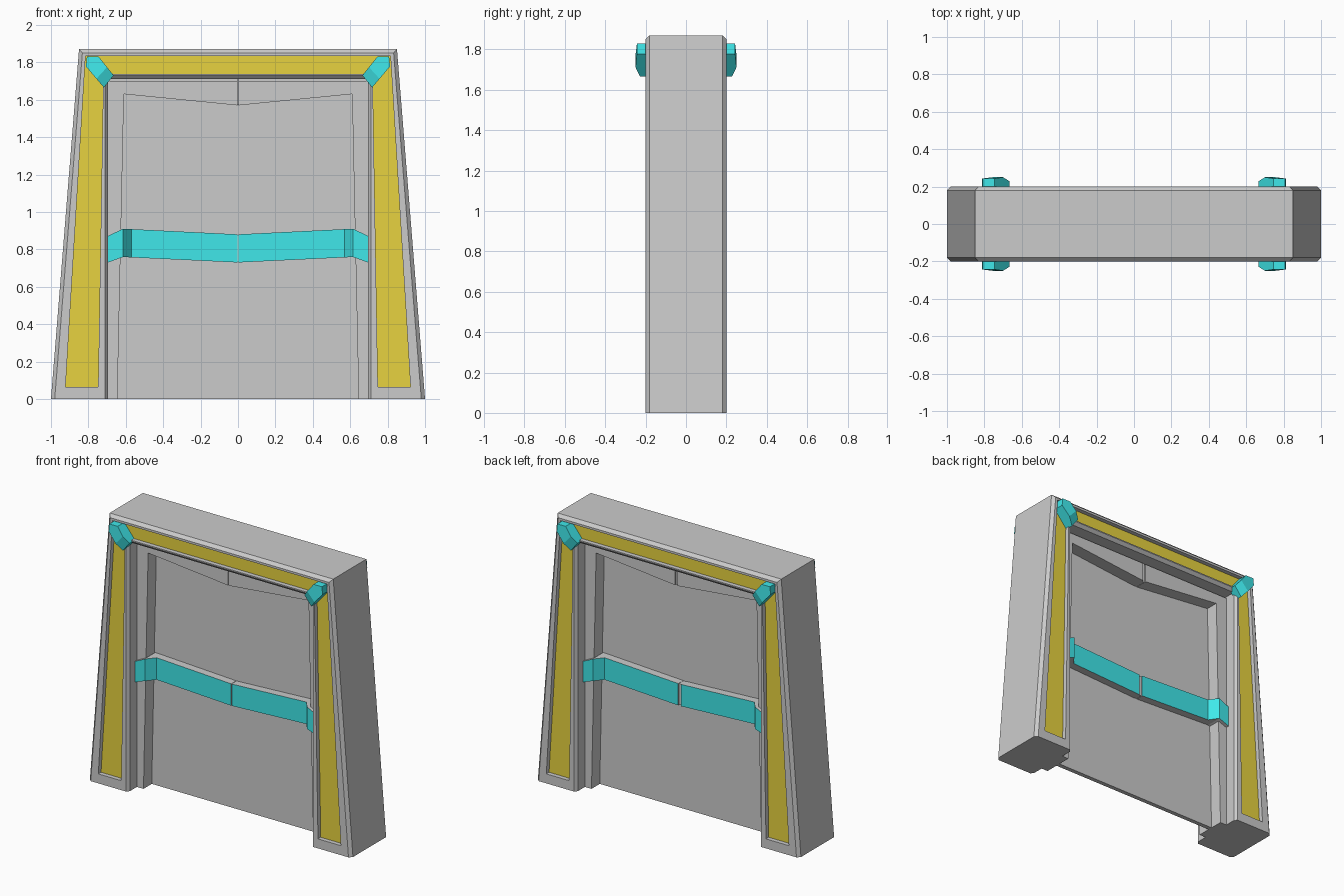
import bpy, bmesh

if "Cube" in bpy.data.objects:
    bpy.data.objects.remove(bpy.data.objects["Cube"])


def material(name, color):
    m = bpy.data.materials.new(name)
    m.diffuse_color = color
    m.use_nodes = True
    m.node_tree.nodes["Principled BSDF"].inputs["Base Color"].default_value = m.diffuse_color
    return m


GREY = material("grey", (0.6, 0.6, 0.6, 1))
YELLOW = material("yellow", (0.8, 0.65, 0.05, 1))
CYAN = material("cyan", (0.05, 0.8, 0.82, 1))


def make(name, verts, faces, mats=(), slots=None):
    """Mesh object from corner points, normals turned outward."""
    bm = bmesh.new()
    vs = [bm.verts.new(v) for v in verts]
    for i, f in enumerate(faces):
        face = bm.faces.new([vs[k] for k in f])
        face.material_index = slots[i] if slots else 0
    bmesh.ops.recalc_face_normals(bm, faces=bm.faces)
    me = bpy.data.meshes.new(name)
    bm.to_mesh(me)
    bm.free()
    for m in mats:
        me.materials.append(m)
    ob = bpy.data.objects.new(name, me)
    bpy.context.collection.objects.link(ob)
    return ob


def loft(name, loops, caps, mats=(), cap_slot=0):
    """Skin a list of equal-length closed loops, closing the ends with caps."""
    n = len(loops[0])
    verts = [v for lp in loops for v in lp]
    faces, slots = [], []
    for j in range(len(loops) - 1):
        for i in range(n):
            k = (i + 1) % n
            faces.append((j * n + i, j * n + k, (j + 1) * n + k, (j + 1) * n + i))
            slots.append(0)
    for base in (0, (len(loops) - 1) * n):
        for c in caps:
            faces.append([base + i for i in c])
            slots.append(cap_slot)
    return make(name, verts, faces, mats, slots)


def at_y(points, y):
    return [(x, y, z) for x, z in points]


def arch(foot_out, top_out, foot_in, top_in, z0, z_out, z_in):
    """Eight-point upside-down U outline."""
    left = [(-foot_out, z0), (-top_out, z_out)]
    right = [(top_out, z_out), (foot_out, z0)]
    return left + right + [(foot_in, z0), (top_in, z_in), (-top_in, z_in), (-foot_in, z0)]


def box(name, x, y0, y1, z0, z1):
    pts = [(-x, z0), (-x, z1), (x, z1), (x, z0)]
    return loft(name, [at_y(pts, y0), at_y(pts, y1)], [(0, 1, 2, 3)])


# Chamfered frame with sunken yellow inlay on both sides
full = arch(1, 0.85, 0.695, 0.695, 0, 1.87, 1.71)
edge = arch(0.98, 0.832, 0.71, 0.71, 0, 1.85, 1.73)
inlay = arch(0.922, 0.815, 0.748, 0.72, 0.065, 1.835, 1.738)
half = [(inlay, 0.17), (inlay, 0.2), (edge, 0.2), (full, 0.18)]
loops = [at_y(p, -y) for p, y in half] + [at_y(p, y) for p, y in reversed(half)]
loft("door_frame", loops, [(0, 1, 6, 7), (1, 2, 5, 6), (2, 3, 4, 5)], [GREY, YELLOW], 1)

# Thin recessed door panel
box("door_panel", 0.697, -0.015, 0.015, 0, 1.712)

for t, side in ((-1, "front"), (1, "back")):
    gap = 0.003 if t < 0 else 0.01

    # Grey fillers behind the centre seam
    box("header_seam_" + side, gap, 0, t * 0.092, 1.572, 1.712)
    box("rail_seam_" + side, gap, 0, t * 0.062, 0.732, 0.878)

    for s, hand in ((-1, "left"), (1, "right")):
        # Raised door border: side stile and sloping header
        border = [(0.697, 0), (0.697, 1.70), (gap, 1.70), (gap, 1.57), (0.61, 1.63), (0.645, 0)]
        border = [(s * x, z) for x, z in border]
        loft(f"door_border_{side}_{hand}", [at_y(border, 0), at_y(border, t * 0.105)],
             [(0, 1, 4, 5), (1, 2, 3, 4)])

        # Chevron rail with cyan face, stepping out over the stile
        stations = [(gap, 0.07, 0.73, 0.88), (0.57, 0.07, 0.757, 0.908),
                    (0.615, 0.13, 0.759, 0.91), (0.694, 0.13, 0.73, 0.872)]
        verts, faces, slots = [], [], []
        for x, y, z0, z1 in stations:
            verts += [(s * x, t * y, z0), (s * x, t * y, z1), (s * x, 0, z1), (s * x, 0, z0)]
        for j in range(3):
            for i in range(4):
                k = (i + 1) % 4
                faces.append((4 * j + i, 4 * j + k, 4 * j + 4 + k, 4 * j + 4 + i))
                slots.append(1 if i == 0 else 0)
        faces += [(0, 1, 2, 3), (12, 13, 14, 15)]
        make(f"cross_rail_{side}_{hand}", verts, faces, [GREY, CYAN], slots + [0, 0])

        # Diagonal corner bracket with a sloped inner end
        outline = [(-0.808, 1.83, 0.243), (-0.745, 1.83, 0.243), (-0.70, 1.774, 0.25),
                   (-0.665, 1.73, 0.228), (-0.717, 1.665, 0.228), (-0.757, 1.712, 0.25),
                   (-0.813, 1.778, 0.243)]
        outer = [(-s * x, t * y, z) for x, z, y in outline]
        inner = [(x, t * 0.168, z) for x, y, z in outer]
        loft(f"corner_bracket_{side}_{hand}", [inner, outer],
             [(0, 1, 2, 5, 6), (2, 3, 4, 5)], [CYAN])
